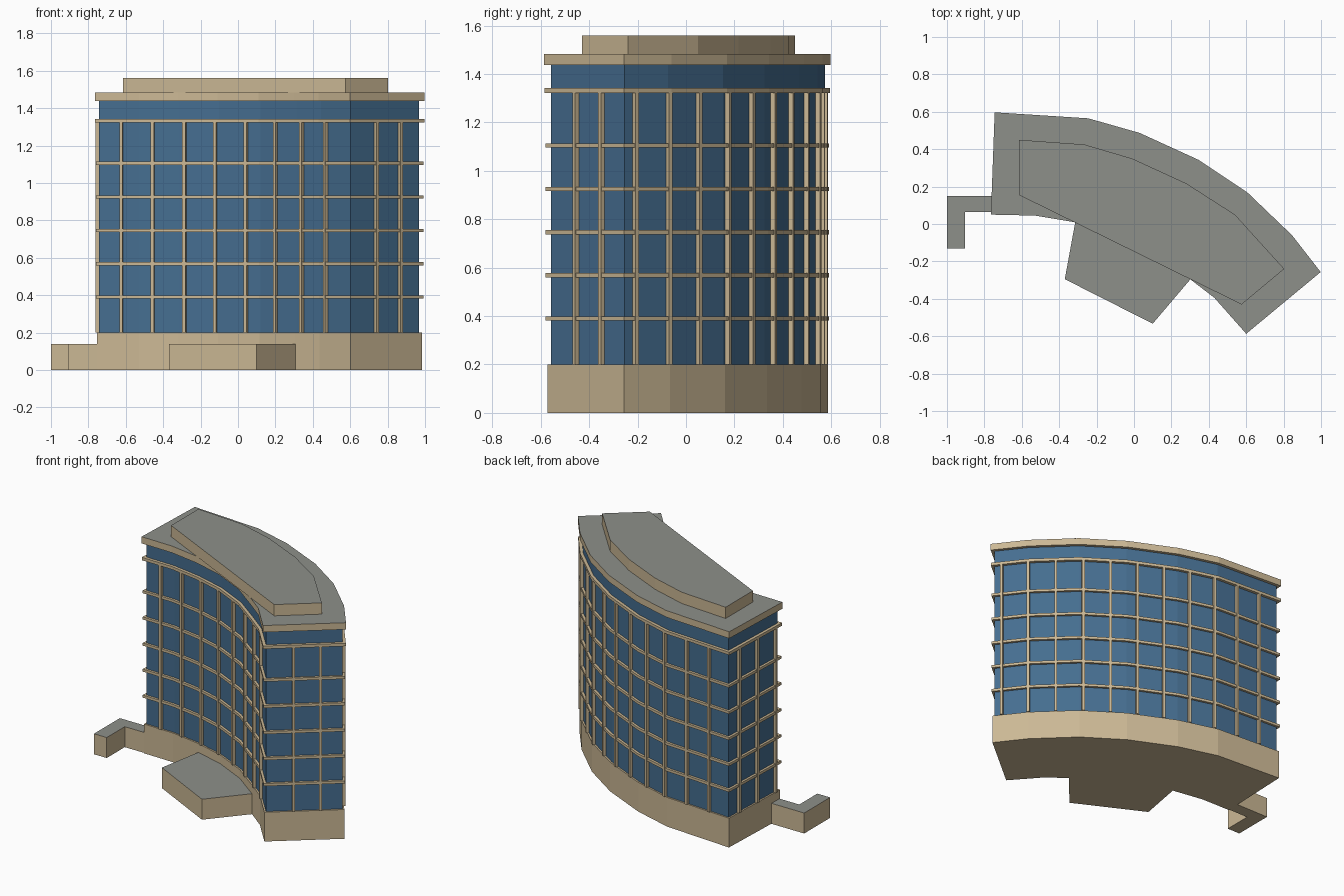
import bpy, bmesh
from mathutils import Vector

if "Cube" in bpy.data.objects:
    bpy.data.objects.remove(bpy.data.objects["Cube"])


def material(name, rgb):
    m = bpy.data.materials.new(name)
    m.diffuse_color = (*rgb, 1)
    m.use_nodes = True
    m.node_tree.nodes["Principled BSDF"].inputs["Base Color"].default_value = m.diffuse_color
    return m


STONE = material("beige stone", (0.60, 0.48, 0.30))
GLASS = material("blue glass", (0.060, 0.155, 0.28))
ROOF = material("roof grey", (0.27, 0.28, 0.255))


def finish(name, bm, mats):
    bmesh.ops.recalc_face_normals(bm, faces=bm.faces)
    me = bpy.data.meshes.new(name)
    for m in mats:
        me.materials.append(m)
    if len(mats) > 1:  # second colour on upward faces
        for f in bm.faces:
            f.material_index = 1 if f.normal.z > 0.9 else 0
    bm.to_mesh(me)
    bm.free()
    ob = bpy.data.objects.new(name, me)
    bpy.context.collection.objects.link(ob)
    return ob


def add_prism(bm, pts, z0, z1):
    lo = [bm.verts.new((p[0], p[1], z0)) for p in pts]
    hi = [bm.verts.new((p[0], p[1], z1)) for p in pts]
    bm.faces.new(lo[::-1])
    bm.faces.new(hi)
    n = len(pts)
    for i in range(n):
        j = (i + 1) % n
        bm.faces.new((lo[i], lo[j], hi[j], hi[i]))


def prism(name, pts, z0, z1, *mats):
    bm = bmesh.new()
    add_prism(bm, pts, z0, z1)
    return finish(name, bm, mats)


def normal(a, b):
    d = (b - a).normalized()
    return Vector((d.y, -d.x))


def offset(pts, d):
    """Mitred outward offset of a counter-clockwise outline."""
    out = []
    for i, p in enumerate(pts):
        n1 = normal(pts[i - 1], p)
        n2 = normal(p, pts[(i + 1) % len(pts)])
        out.append(p + (n1 + n2) * (d / (1 + n1.dot(n2))))
    return out


# Roof outline: concave front, right end, convex back, left end
outline = [Vector(p) for p in (
    (-0.765, 0.05), (-0.53, 0.045), (-0.32, 0.01), (-0.11, -0.05),
    (0.11, -0.155), (0.30, -0.295), (0.43, -0.395), (0.60, -0.587),
    (0.998, -0.257), (0.845, -0.06), (0.605, 0.17), (0.345, 0.343),
    (0.03, 0.487), (-0.245, 0.565), (-0.745, 0.597))]
wall = offset(outline, -0.021)

# Main stacked volumes
prism("stone_base", offset(wall, 0.011), 0, 0.20, STONE)
prism("glass_tower", wall, 0.20, 1.44, GLASS)
prism("roof_slab", outline, 1.437, 1.483, STONE, ROOF)
prism("penthouse", [(-0.615, 0.155), (0.575, -0.43), (0.803, -0.24),
                    (0.54, 0.05), (0.28, 0.217), (-0.01, 0.35),
                    (-0.265, 0.425), (-0.615, 0.45)], 1.483, 1.56, STONE, ROOF)

# Horizontal floor bands
for i, z in enumerate((0.39, 0.568, 0.746, 0.925, 1.105)):
    prism(f"floor_band_{i + 1}", offset(wall, 0.016), z - 0.009, z + 0.009, STONE)
prism("top_band", offset(wall, 0.02), 1.322, 1.342, STONE)

# Vertical mullions, placed on the facade runs
mullions = bmesh.new()


def add_mullion(a, b, t, w=0.009):
    n, d, p = normal(a, b), (b - a).normalized(), a.lerp(b, t)
    add_prism(mullions, [p - d * w - n * 0.01, p - d * w + n * 0.02,
                         p + d * w + n * 0.02, p + d * w - n * 0.01], 0.20, 1.325)


def along(run, distance):
    for a, b in zip(run, run[1:]):
        length = (b - a).length
        if distance <= length:
            return add_mullion(a, b, distance / length)
        distance -= length


for x in (-0.625, -0.455, -0.285, -0.12, 0.045, 0.205, 0.345, 0.475):   # front
    for a, b in zip(wall[:7], wall[1:8]):
        if a.x <= x < b.x:
            add_mullion(a, b, (x - a.x) / (b.x - a.x))
for t in (0.36, 0.71):                                                  # right end
    add_mullion(wall[7], wall[8], t)
for k in range(11):                                                     # back
    along(wall[8:], 0.05 + 0.177 * k)
for t in (0.19, 0.56, 0.93):                                            # left end
    add_mullion(wall[-1], wall[0], t)
finish("mullions", mullions, [STONE])

# Entrance block in front and low angled wing on the left
prism("entrance_block", [(-0.37, -0.295), (0.10, -0.533), (0.315, -0.28),
                         (0.15, -0.10), (-0.10, 0.05), (-0.305, 0.06)],
      0, 0.14, STONE, ROOF)
prism("side_wing", [(-1.0, -0.13), (-0.903, -0.13), (-0.903, 0.065), (-0.74, 0.065),
                    (-0.74, 0.15), (-1.0, 0.15)], 0, 0.14, STONE, ROOF)
